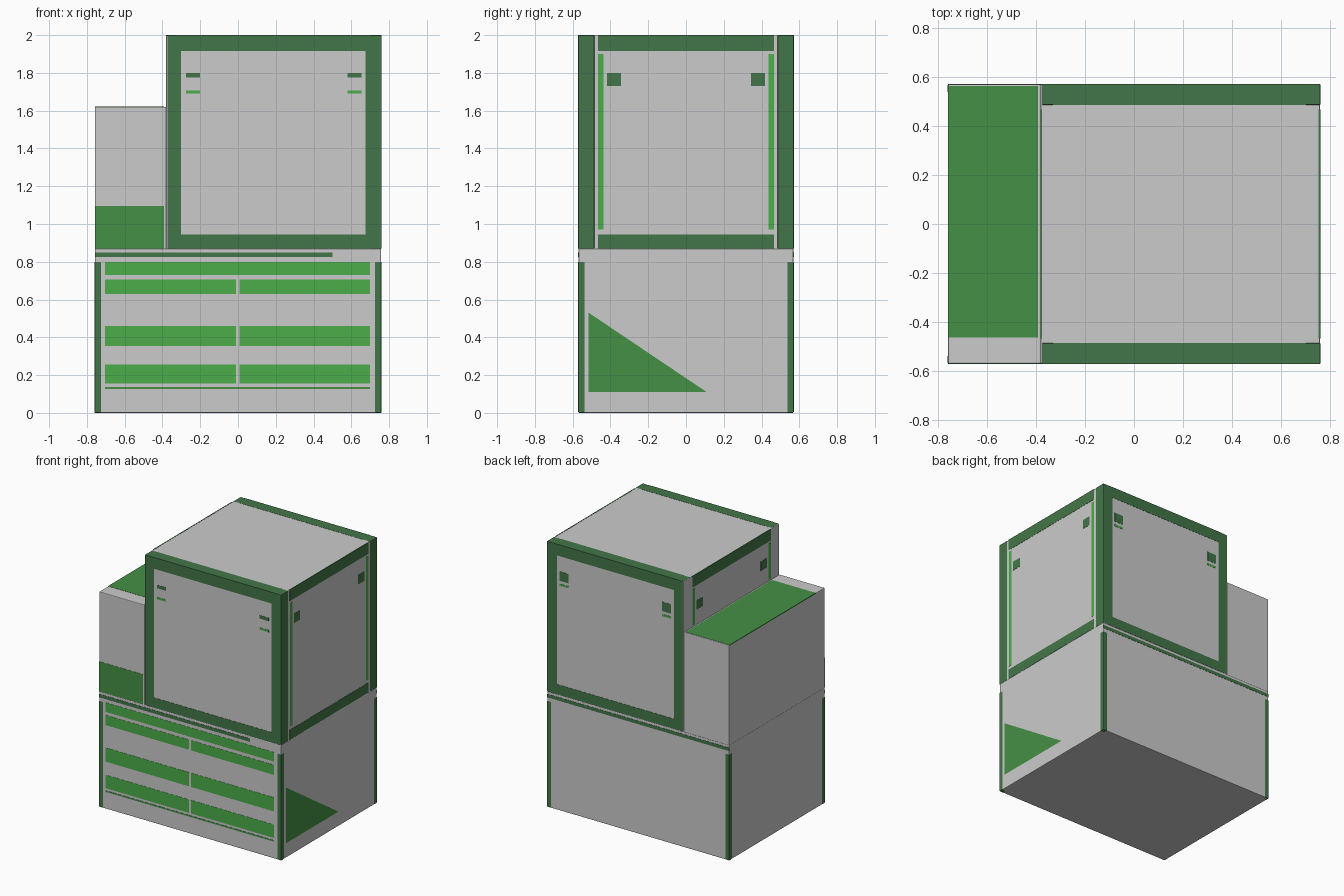
import bpy, bmesh

if "Cube" in bpy.data.objects:
    bpy.data.objects.remove(bpy.data.objects["Cube"])


def material(name, rgb):
    m = bpy.data.materials.new(name)
    m.diffuse_color = (*rgb, 1)
    m.use_nodes = True
    m.node_tree.nodes["Principled BSDF"].inputs["Base Color"].default_value = m.diffuse_color
    return m


DARK = material("dark_green", (0.055, 0.18, 0.065))
MID = material("mid_green", (0.06, 0.28, 0.06))
BRIGHT = material("bright_green", (0.07, 0.42, 0.07))
E = 0.0015          # how far trim stands proud of the shell
X, Y = 0.758, 0.569  # half width and half depth of the shell
XL = -0.38          # left wall of the upper enclosure


def finish(name, bm, mat=None, bevel=0):
    me = bpy.data.meshes.new(name)
    bm.to_mesh(me)
    bm.free()
    ob = bpy.data.objects.new(name, me)
    bpy.context.collection.objects.link(ob)
    if mat:
        me.materials.append(mat)
    if bevel:
        mod = ob.modifiers.new("soft_edges", 'BEVEL')
        mod.width, mod.segments = bevel, 2
    return ob


def box(name, x, y, z, mat=None, bevel=0):
    bm = bmesh.new()
    bmesh.ops.create_cube(bm, size=1)
    for v in bm.verts:
        v.co = [(a + b) / 2 + c * (b - a) for (a, b), c in zip((x, y, z), v.co)]
    return finish(name, bm, mat, bevel)


def on_y(name, side, x, z, mat):
    """Thin trim on the front (-1) or back (1) wall."""
    box(name, x, sorted((side * (Y - 0.006), side * (Y + E))), z, mat)


def on_x(name, wall, side, y, z, mat):
    """Thin trim on a left (-1) or right (1) wall."""
    box(name, sorted((wall - side * 0.006, wall + side * E)), y, z, mat)


# main volumes
box("lower_cabinet", (-X, X), (-Y, Y), (0, 0.87), bevel=0.005)
box("side_cabinet", (-X, XL), (-Y, Y), (0.865, 1.62), bevel=0.005)
box("upper_enclosure", (XL, X), (-Y, Y), (0.865, 1.999), bevel=0.005)

for s, tag in ((-1, "front"), (1, "back")):
    # lower corner posts
    for sx, side in ((-1, "left"), (1, "right")):
        box(f"{tag}_{side}_corner_post", sorted((sx * 0.725, sx * (X + E))),
            sorted((s * 0.535, s * (Y + E))), (0, 0.8), DARK, 0.005)
    # square frame of the enclosure
    ys = sorted((s * 0.485, s * (Y + E)))
    box(f"{tag}_left_frame_post", (-0.375, -0.3), ys, (0.87, 2), DARK, 0.003)
    box(f"{tag}_right_frame_post", (0.675, X + E), ys, (0.87, 2), DARK, 0.003)
    box(f"{tag}_bottom_frame_rail", (-0.33, 0.7), ys, (0.87, 0.945), DARK)
    box(f"{tag}_top_frame_rail", (-0.33, 0.7), ys, (1.915, 2), DARK)
    # window latches
    for x in ((-0.275, -0.2), (0.58, 0.655)):
        on_y(f"{tag}_latch", s, x, (1.775 if s < 0 else 1.73, 1.8), DARK)
        on_y(f"{tag}_latch_strip", s, x, (1.692, 1.708), BRIGHT)
    # worktop band
    on_y(f"{tag}_worktop_band", s, (-X, 0.5 if s < 0 else X), (0.825, 0.85), DARK)

# side frames, strips and latches
for wall, s, tag in ((X, 1, "right"), (XL, -1, "left")):
    on_x(f"{tag}_side_top_rail", wall, s, (-0.467, 0.467), (1.915, 2), DARK)
    if s > 0:
        on_x(f"{tag}_side_bottom_rail", wall, s, (-0.467, 0.467), (0.87, 0.945), DARK)
    for m in (-1, 1):
        z0 = 0.97 if s > 0 else 1.63
        on_x(f"{tag}_side_strip", wall, s, sorted((m * 0.438, m * 0.465)), (z0, 1.9), BRIGHT)
        on_x(f"{tag}_side_latch", wall, s, sorted((m * 0.345, m * 0.418)), (1.73, 1.8), DARK)

# drawer fronts and trims
on_y("upper_drawer_band", -1, (-0.705, 0.7), (0.73, 0.8), BRIGHT)
on_y("plinth_line", -1, (-0.705, 0.7), (0.127, 0.138), MID)
for i, z in enumerate(((0.155, 0.255), (0.355, 0.46), (0.63, 0.705))):
    on_y(f"left_drawer_{i}", -1, (-0.705, -0.01), z, BRIGHT)
    on_y(f"right_drawer_{i}", -1, (0.008, 0.7), z, BRIGHT)

# side cabinet panels
on_y("side_cabinet_front_panel", -1, (-X, -0.392), (0.87, 1.095), MID)
box("side_cabinet_top_panel", (-X, -0.392), (-0.463, 0.563), (1.614, 1.6215), MID)

# triangular panel on the right wall
bm = bmesh.new()
tri = bm.faces.new([bm.verts.new((X + E, y, z))
                    for y, z in ((-0.515, 0.11), (0.11, 0.11), (-0.515, 0.53))])
finish("right_triangle_panel", bm, MID)
